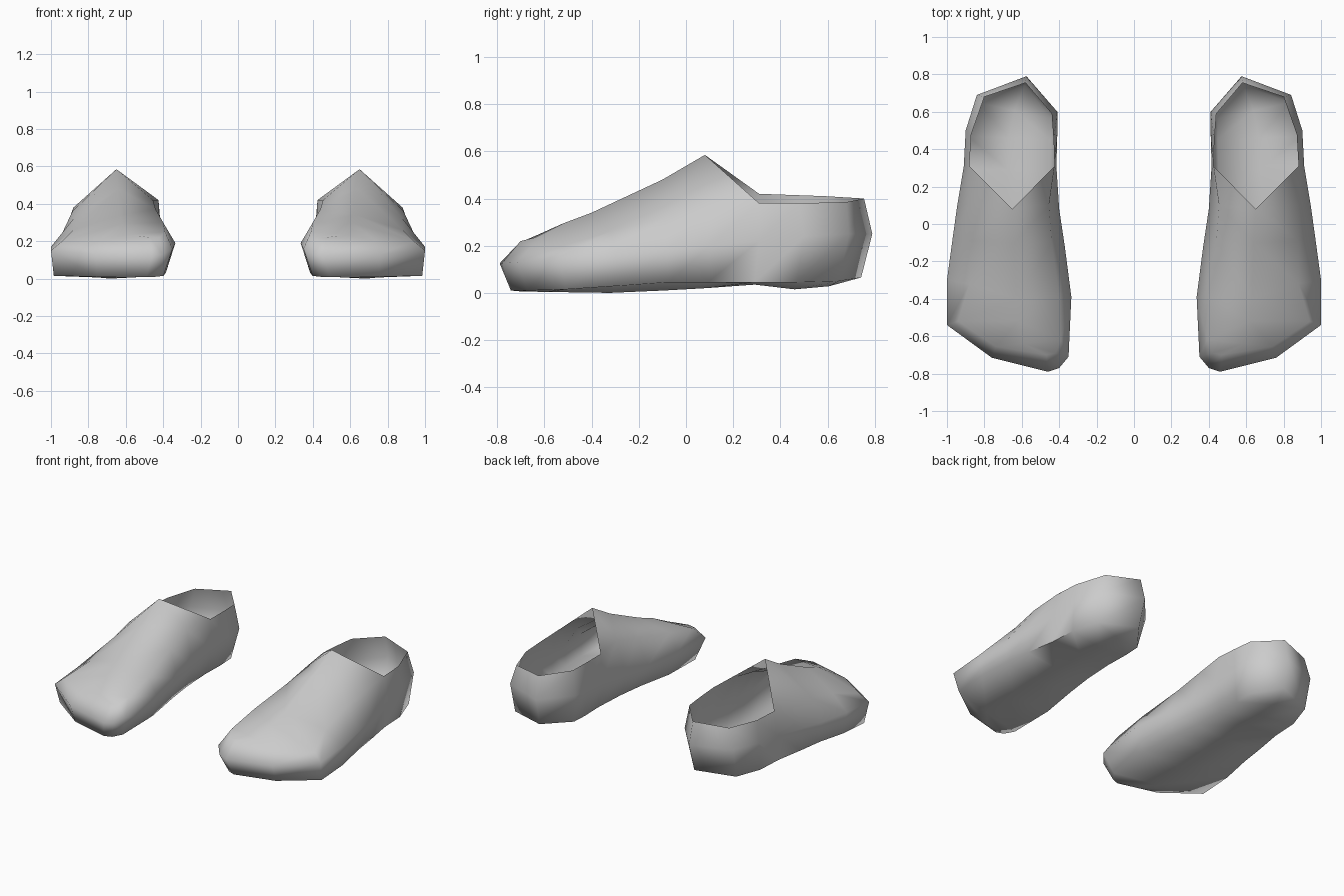
import bpy, bmesh, math

cube = bpy.data.objects.get("Cube")
if cube:
    bpy.data.objects.remove(cube)

# Rails run from toe to heel along the left shoe
INNER = [(.46, -.79, .125), (.40, -.77, .13), (.35, -.71, .16), (.335, -.39, .19), (.37, -.12, .19),
         (.40, .08, .20), (.415, .31, .22), (.41, .48, .24), (.41, .60, .25), (.575, .79, .25)]
OUTER = [(.46, -.79, .125), (.76, -.715, .13), (1.0, -.54, .15), (1.0, -.30, .17), (.97, -.08, .18),
         (.945, .10, .20), (.91, .31, .22), (.90, .50, .24), (.84, .69, .25), (.575, .79, .25)]
# Upper rails become the rim of the opening behind the tongue tip
UPPER_IN = [(.47, -.70, .22), (.42, -.69, .22), (.39, -.62, .25), (.40, -.39, .30), (.44, -.10, .37),
            (.455, .10, .42), (.425, .31, .42), (.43, .45, .415), (.44, .59, .41), (.58, .755, .40)]
UPPER_OUT = [(.47, -.70, .22), (.74, -.655, .20), (.94, -.52, .20), (.88, -.32, .26), (.88, -.09, .32),
             (.885, .10, .36), (.88, .31, .38), (.87, .48, .38), (.80, .68, .385), (.58, .755, .40)]
# Instep ridge up to the tongue tip
CREST = [(.47, -.70, .22), (.59, -.64, .235), (.62, -.52, .295), (.63, -.40, .34),
         (.64, -.10, .48), (.65, .08, .585)]
SOLE_EDGE_Z = [.01, .01, .015, .03, .045, .045, .045, .045, .05, .065]
SOLE_MID_Z = [.01, .006, .004, 0, .01, .02, .035, .015, .028, .065]


def sole_point(p, z):
    """Tuck a side point in under the foot."""
    k = .82 if p[0] < .62 else .96
    return (.62 + (p[0] - .62) * k, p[1] * .94, z)


def section(i):
    """Cross-section from the inner rim, under the sole, to the outer rim."""
    a = sole_point(INNER[i], SOLE_EDGE_Z[i])
    b = sole_point(OUTER[i], SOLE_EDGE_Z[i])
    mid = ((a[0] + b[0]) / 2, (a[1] + b[1]) / 2, SOLE_MID_Z[i])
    return [UPPER_IN[i], INNER[i], a, mid, b, OUTER[i], UPPER_OUT[i]]


def make_shoe(name, side, mat):
    bm = bmesh.new()
    rings = [[bm.verts.new((side * x, y, z)) for x, y, z in section(i)] for i in range(len(INNER))]
    crest = [bm.verts.new((side * x, y, z)) for x, y, z in CREST]
    # Walls and sole
    for r, s in zip(rings, rings[1:]):
        for j in range(len(r) - 1):
            bm.faces.new((r[j], r[j + 1], s[j + 1], s[j]))
    # Top of the foot
    for i in range(len(crest) - 1):
        r, s = rings[i], rings[i + 1]
        bm.faces.new((crest[i], r[0], s[0], crest[i + 1]))
        bm.faces.new((r[6], crest[i], crest[i + 1], s[6]))
    # Edges of the tongue beside the opening
    n = len(crest) - 1
    bm.faces.new((crest[n], rings[n][0], rings[n + 1][0]))
    bm.faces.new((rings[n][6], crest[n], rings[n + 1][6]))
    # Close toe and heel, where the rails meet
    bmesh.ops.remove_doubles(bm, verts=bm.verts[:], dist=.001)
    bmesh.ops.recalc_face_normals(bm, faces=bm.faces[:])
    me = bpy.data.meshes.new(name)
    bm.to_mesh(me)
    bm.free()
    me.materials.append(mat)
    ob = bpy.data.objects.new(name, me)
    bpy.context.collection.objects.link(ob)
    bpy.ops.object.select_all(action='DESELECT')
    ob.select_set(True)
    bpy.context.view_layer.objects.active = ob
    bpy.ops.object.shade_smooth_by_angle(angle=math.radians(80))


grey = bpy.data.materials.new("grey")
grey.use_nodes = True
colour = (.6, .6, .6, 1)
grey.diffuse_color = colour
grey.node_tree.nodes["Principled BSDF"].inputs["Base Color"].default_value = colour

make_shoe("left_shoe", 1, grey)
make_shoe("right_shoe", -1, grey)
